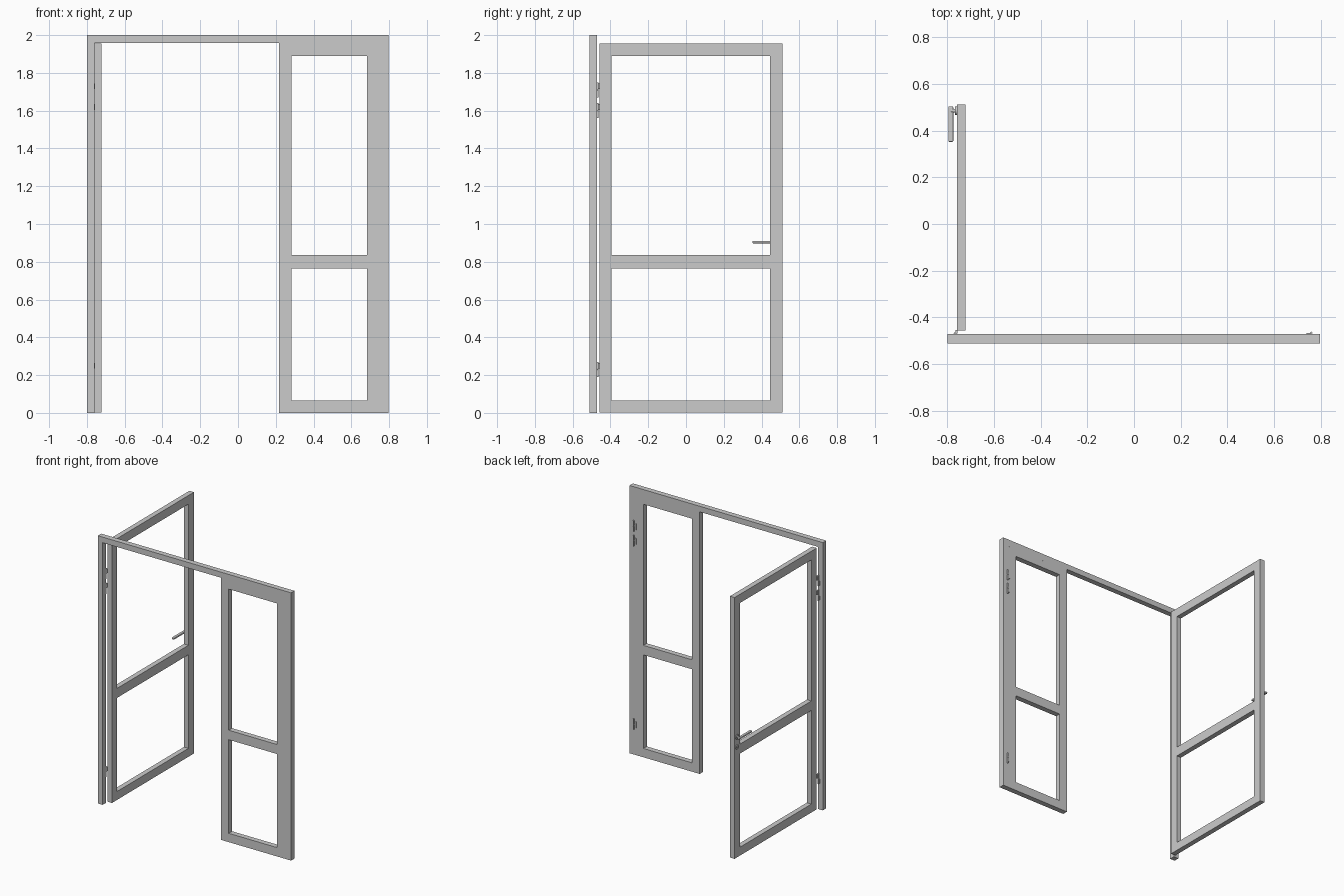
import bpy, bmesh, math
from mathutils import Vector, Matrix

if "Cube" in bpy.data.objects:
    bpy.data.objects.remove(bpy.data.objects["Cube"])


def finish(bm, name):
    bmesh.ops.recalc_face_normals(bm, faces=bm.faces[:])
    me = bpy.data.meshes.new(name)
    bm.to_mesh(me)
    bm.free()
    ob = bpy.data.objects.new(name, me)
    bpy.context.collection.objects.link(ob)
    return ob


def lattice(name, us, zs, holes, place, depth):
    """Flat slab of grid cells minus the hole cells, given thickness along depth."""
    bm = bmesh.new()
    for i in range(len(us) - 1):
        for j in range(len(zs) - 1):
            if (i, j) not in holes:
                corners = [(us[i], zs[j]), (us[i + 1], zs[j]),
                           (us[i + 1], zs[j + 1]), (us[i], zs[j + 1])]
                bm.faces.new([bm.verts.new(place(u, z)) for u, z in corners])
    bmesh.ops.remove_doubles(bm, verts=bm.verts[:], dist=1e-5)
    ext = bmesh.ops.extrude_face_region(bm, geom=bm.faces[:], use_keep_orig=True)
    moved = [g for g in ext["geom"] if isinstance(g, bmesh.types.BMVert)]
    bmesh.ops.translate(bm, verts=moved, vec=depth)
    return finish(bm, name)


def box(name, lo, hi, bevel=0):
    lo, hi = Vector(lo), Vector(hi)
    bm = bmesh.new()
    m = Matrix.Translation((lo + hi) / 2) @ Matrix.Diagonal((hi - lo).to_4d())
    bmesh.ops.create_cube(bm, size=1, matrix=m)
    ob = finish(bm, name)
    if bevel:
        mod = ob.modifiers.new("soft_edges", 'BEVEL')
        mod.width, mod.segments = bevel, 2
    return ob


def rod(name, start, end, r, sides=20):
    start, end = Vector(start), Vector(end)
    d = end - start
    m = Matrix.Translation((start + end) / 2) @ d.to_track_quat('Z', 'Y').to_matrix().to_4x4()
    bm = bmesh.new()
    bmesh.ops.create_cone(bm, cap_ends=True, segments=sides, radius1=r, radius2=r,
                          depth=d.length, matrix=m)
    ob = finish(bm, name)
    bpy.context.view_layer.objects.active = ob
    ob.select_set(True)
    bpy.ops.object.shade_smooth_by_angle()
    ob.select_set(False)
    return ob


# Fixed frame: left post, header and glazed side panel in one piece
lattice("door_frame",
        [-0.8, -0.76, 0.217, 0.282, 0.682, 0.797],
        [0, 0.066, 0.765, 0.836, 1.89, 1.958, 2.0],
        {(1, j) for j in range(5)} | {(3, 1), (3, 3)},
        lambda u, z: (u, -0.512, z), (0, 0.04, 0))

# Open door leaf with a middle rail
lattice("door_leaf",
        [-0.457, -0.395, 0.446, 0.512],
        [0.003, 0.066, 0.765, 0.836, 1.89, 1.955],
        {(1, 1), (1, 3)},
        lambda u, z: (-0.76, u, z), (0.038, 0, 0))

# Hinges: two near the top and one at the bottom, on both jambs
for side, axis_x, s in (("left", -0.765, -1), ("right", 0.76, 1)):
    for k, z in enumerate((0.23, 1.6, 1.71)):
        tag = f"{side}_{k + 1}"
        y = -0.467
        for part, a, b in (("lower", -0.04, -0.002), ("upper", 0.002, 0.04)):
            rod(f"hinge_{part}_knuckle_{tag}", (axis_x, y, z + a), (axis_x, y, z + b), 0.005, 16)
        rod(f"hinge_pin_{tag}", (axis_x, y, z - 0.038), (axis_x, y, z + 0.038), 0.003, 12)
        if side == "right":
            box(f"hinge_leaf_{tag}", (0.74, -0.473, z - 0.025), (0.76, -0.468, z + 0.02))
        else:
            box(f"hinge_frame_leaf_{tag}", (-0.775, -0.473, z - 0.035), (-0.765, -0.469, z - 0.004))
            box(f"hinge_door_leaf_{tag}", (-0.765, -0.469, z + 0.004), (-0.757, -0.455, z + 0.035))

# Row of screw heads along the top of the side panel
for i in range(12):
    x = 0.26 + i * 0.48 / 11
    rod(f"screw_head_{i + 1}", (x, -0.473, 1.945), (x, -0.4712, 1.945), 0.003, 8)

# Lever handle on the outer face of the door
hy, hz = 0.486, 0.905
rod("handle_rose", (-0.767, hy, hz), (-0.759, hy, hz), 0.018, 24)
rod("handle_neck", (-0.785, hy, hz), (-0.76, hy, hz), 0.008)
box("handle_lever", (-0.796, 0.352, hz - 0.007), (-0.775, 0.504, hz + 0.006), 0.004)

# Keyhole plate below the handle
rod("keyhole_rose", (-0.766, hy, 0.83), (-0.759, hy, 0.83), 0.018, 24)
rod("key_cylinder", (-0.769, hy, 0.83), (-0.759, hy, 0.83), 0.007, 16)
